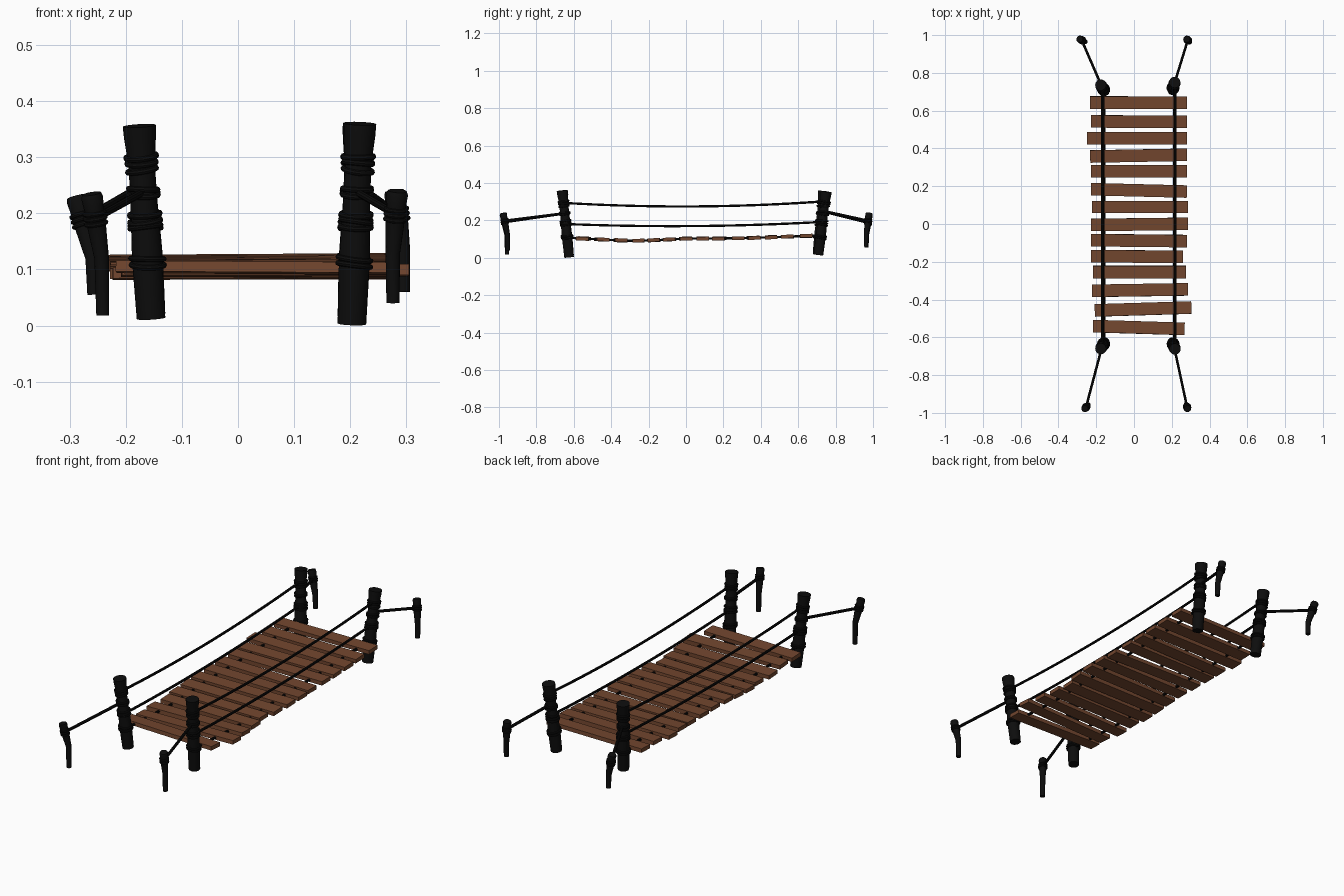
import bpy, bmesh, math, random
from mathutils import Vector, Matrix

if "Cube" in bpy.data.objects:
    bpy.data.objects.remove(bpy.data.objects["Cube"])

random.seed(4)


def material(name, col):
    m = bpy.data.materials.new(name)
    m.diffuse_color = (*col, 1)
    m.use_nodes = True
    m.node_tree.nodes["Principled BSDF"].inputs["Base Color"].default_value = m.diffuse_color
    return m


BLACK = material("tarred black", (0.004, 0.004, 0.004))
BROWN = material("plank brown", (0.17, 0.062, 0.028))


def finish(name, bm, mat, smooth=True):
    bmesh.ops.recalc_face_normals(bm, faces=bm.faces)
    me = bpy.data.meshes.new(name)
    bm.to_mesh(me)
    bm.free()
    me.materials.append(mat)
    ob = bpy.data.objects.new(name, me)
    bpy.context.collection.objects.link(ob)
    if smooth:
        bpy.context.view_layer.objects.active = ob
        ob.select_set(True)
        bpy.ops.object.shade_smooth_by_angle(angle=math.radians(35))
        ob.select_set(False)
    return ob


def tube(bm, pts, radii, sides=16):
    """Capped round sweep through the points."""
    pts = [Vector(p) for p in pts]
    rings = []
    for i, p in enumerate(pts):
        d = (pts[min(i + 1, len(pts) - 1)] - pts[max(i - 1, 0)]).normalized()
        u = d.cross(Vector((1, 0.02, 0))).normalized()
        v = d.cross(u)
        rings.append([bm.verts.new(p + radii[i] * (u * math.cos(a) + v * math.sin(a)))
                      for a in (2 * math.pi * k / sides for k in range(sides))])
    for a, b in zip(rings, rings[1:]):
        for k in range(sides):
            n = (k + 1) % sides
            bm.faces.new((a[k], a[n], b[n], b[k]))
    bm.faces.new(rings[0])
    bm.faces.new(rings[-1])


def ring(bm, c, axis, R, r, n=20, m=8):
    """One turn of rope around an axis."""
    rot = axis.to_track_quat('Z', 'Y').to_matrix()
    vs = [[bm.verts.new(c + rot @ Vector(((R + r * math.cos(b)) * math.cos(a),
                                          (R + r * math.cos(b)) * math.sin(a), r * math.sin(b))))
           for b in (2 * math.pi * j / m for j in range(m))]
          for a in (2 * math.pi * i / n for i in range(n))]
    for i in range(n):
        for j in range(m):
            i2, j2 = (i + 1) % n, (j + 1) % m
            bm.faces.new((vs[i][j], vs[i2][j], vs[i2][j2], vs[i][j2]))


def interp(table, t):
    for (a, u), (b, v) in zip(table, table[1:]):
        if t <= b:
            return u + (v - u) * max(0, (t - a) / (b - a))
    return table[-1][1]


# leaning posts with flared tops and rope wraps
PROFILE = [(0, .0255), (.3, .0275), (.4, .0265), (.6, .024), (.8, .0235), (.94, .0285), (1, .0295)]
POSTS = {"front_left": ((-.155, -.625, .013), (-.176, -.66, .356)),
         "front_right": ((.203, -.625, .003), (.217, -.662, .36)),
         "back_left": ((-.155, .703, .02), (-.176, .736, .356)),
         "back_right": ((.203, .708, .016), (.216, .75, .354))}


def post_at(name, z):
    a, b = map(Vector, POSTS[name])
    return a.lerp(b, (z - a.z) / (b.z - a.z))


for name, (a, b) in POSTS.items():
    a, b = Vector(a), Vector(b)
    bm = bmesh.new()
    tube(bm, [a.lerp(b, t) for t, _ in PROFILE], [r for _, r in PROFILE], 20)
    finish(name + "_post", bm, BLACK)
    bm = bmesh.new()
    for z in (.301, .29, .277, .243, .233, .198, .186, .176, .119, .108):
        t = (z - a.z) / (b.z - a.z)
        axis = (b - a).normalized() + Vector((random.uniform(-.12, .12), random.uniform(-.12, .12), 0))
        ring(bm, post_at(name, z), axis.normalized(), interp(PROFILE, t) + .002, .005)
    finish(name + "_post_wraps", bm, BLACK)

# bent anchor stakes with guy ropes
STAKES = {"front_left": ((-.241, -.957, .018), (-.243, -.957, .12), (-.261, -.978, .235)),
          "front_right": ((.276, -.953, .04), (.276, -.955, .13), (.284, -.978, .24)),
          "back_left": ((-.257, .965, .055), (-.259, .965, .12), (-.288, .979, .23)),
          "back_right": ((.295, .962, .06), (.294, .964, .13), (.279, .979, .24))}
for name, pts in STAKES.items():
    lo, mid, hi = map(Vector, pts)
    bm = bmesh.new()
    tube(bm, [lo, mid, mid.lerp(hi, .45), mid.lerp(hi, .75), mid.lerp(hi, .94), hi],
         [.0115, .013, .0165, .0175, .0195, .017])
    finish(name + "_stake", bm, BLACK)
    bm = bmesh.new()
    tie = mid.lerp(hi, .62)
    for k in (-.08, 0, .08):
        ring(bm, mid.lerp(hi, .62 + k), (hi - mid).normalized(), .018, .004)
    finish(name + "_stake_wraps", bm, BLACK)
    bm = bmesh.new()
    tube(bm, [post_at(name, .238 if "front" in name else .25), tie], [.007, .007], 10)
    finish(name + "_guy_rope", bm, BLACK)

# sagging hand ropes and deck ropes
DECK = [(-.62, .107), (-.45, .098), (-.3, .091), (-.15, .095), (0, .103), (.3, .105), (.7, .119)]
TOP = (.294, .275, .302)
MID = (.181, .17, .192)


def rope(name, side, z0, z1, zfun):
    a, b = post_at("front_" + side, z0), post_at("back_" + side, z1)
    pts = []
    for i in range(29):
        p = a.lerp(b, i / 28)
        pts.append((p.x + .004, p.y, zfun(i / 28, p.y)))
    bm = bmesh.new()
    tube(bm, pts, [.006] * len(pts), 10)
    finish(side + name, bm, BLACK)


def sag(z):
    drop = (z[0] + z[2]) / 2 - z[1]
    return lambda t, y: z[0] + (z[2] - z[0]) * t - drop * 4 * t * (1 - t)


for side in ("left", "right"):
    rope("_upper_hand_rope", side, TOP[0], TOP[2], sag(TOP))
    rope("_lower_hand_rope", side, MID[0], MID[2], sag(MID))
    rope("_deck_rope", side, .107, .119, lambda t, y: interp(DECK, y))

# uneven planks: left x, right x, y, yaw
PLANKS = [(-.233, .28, .643, 0), (-.228, .28, .542, -.005), (-.249, .28, .455, 0), (-.232, .28, .362, .018),
          (-.228, .28, .28, 0), (-.228, .28, .178, -.025), (-.223, .286, .09, 0), (-.228, .286, -.002, .012),
          (-.228, .28, -.088, -.01), (-.228, .26, -.172, -.006), (-.217, .275, -.254, 0),
          (-.223, .286, -.35, .015), (-.208, .304, -.45, .03), (-.217, .268, -.548, -.03)]
for i, (x0, x1, y, yaw) in enumerate(PLANKS):
    bm = bmesh.new()
    bmesh.ops.create_cube(bm, size=1)
    pitch = math.atan((interp(DECK, y + .04) - interp(DECK, y - .04)) / .08)
    bm.transform(Matrix.Translation(((x0 + x1) / 2, y, interp(DECK, y)))
                 @ Matrix.Rotation(yaw, 4, 'Z') @ Matrix.Rotation(pitch, 4, 'X')
                 @ Matrix.Rotation(random.uniform(-.006, .006), 4, 'Y')
                 @ Matrix.Diagonal((x1 - x0, .066, .019, 1)))
    finish("plank_%02d" % (i + 1), bm, BROWN, smooth=False)
